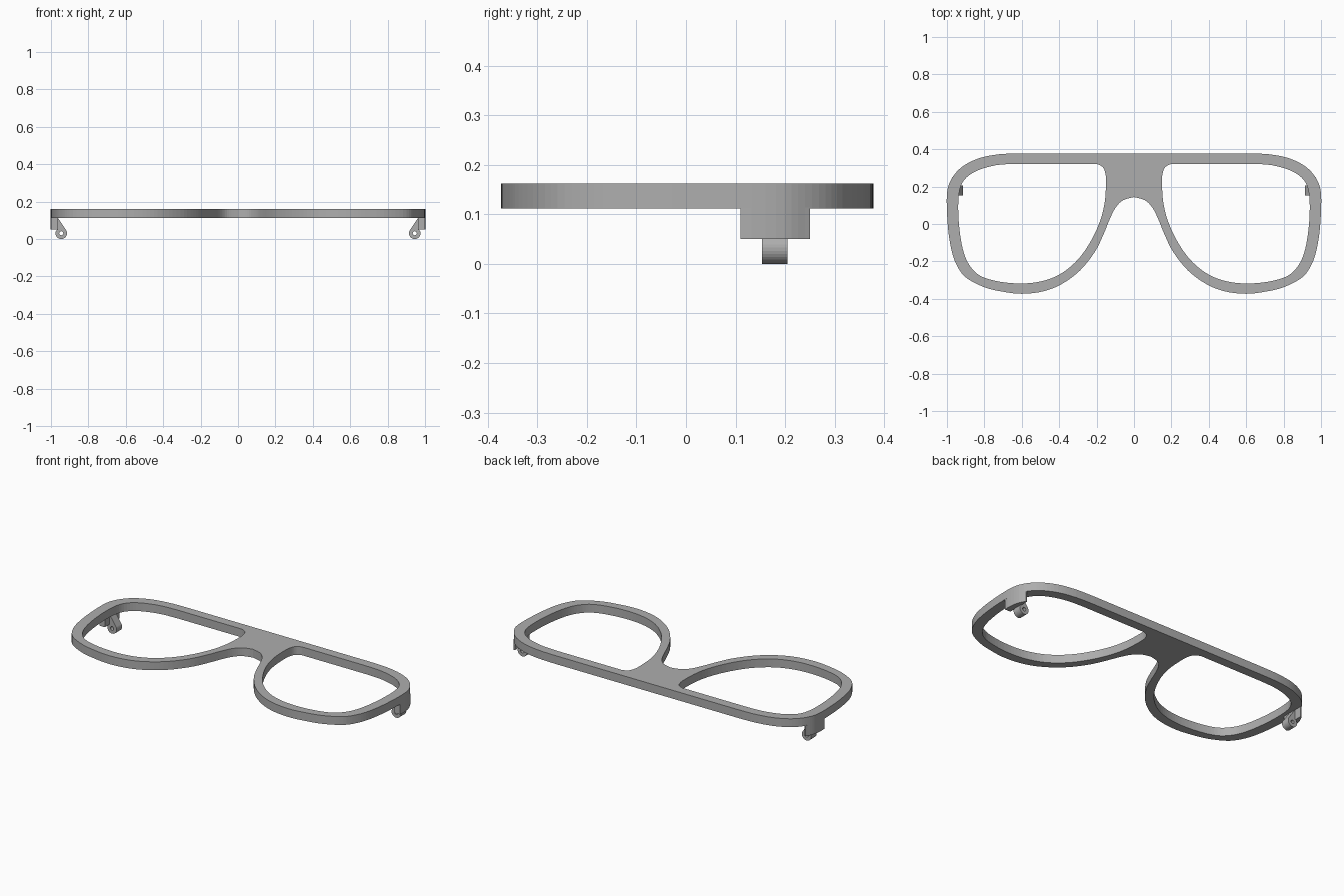
import bpy
from math import sin, cos, pi, radians
from mathutils import Matrix, Vector

cube = bpy.data.objects.get("Cube")
if cube:
    bpy.data.objects.remove(cube, do_unlink=True)

grey = bpy.data.materials.new("matte grey")
grey.use_nodes = True
colour = (0.42, 0.42, 0.42, 1)
grey.diffuse_color = colour
grey.node_tree.nodes["Principled BSDF"].inputs["Base Color"].default_value = colour


def smooth_path(points, steps=5):
    """Rounded open path through the points."""
    p = [Vector(q) for q in points]
    p = [p[0]] + p + [p[-1]]
    path = []
    for a, b, c, d in zip(p, p[1:], p[2:], p[3:]):
        for i in range(steps):
            t = i / steps
            path.append((2 * b + (c - a) * t + (2 * a - 5 * b + 4 * c - d) * t ** 2
                         + (3 * b - a - 3 * c + d) * t ** 3) / 2)
    return path + [p[-1]]


def arc(cx, cy, r, start, end, n):
    return [Vector((cx + r * cos(radians(start + (end - start) * i / n)),
                    cy + r * sin(radians(start + (end - start) * i / n))))
            for i in range(n + 1)]


def flip(loop):
    return [Vector((-p.x, p.y)) for p in loop]


def plate(name, loops, depth, matrix):
    """Flat plate from an outline and its holes, centred on its own plane."""
    curve = bpy.data.curves.new(name, "CURVE")
    curve.dimensions = "2D"
    curve.fill_mode = "BOTH"
    curve.extrude = depth / 2
    for loop in loops:
        spline = curve.splines.new("POLY")
        spline.points.add(len(loop) - 1)
        for point, co in zip(spline.points, loop):
            point.co = (co[0], co[1], 0, 1)
        spline.use_cyclic_u = True
    temp = bpy.data.objects.new(name + "_curve", curve)
    bpy.context.collection.objects.link(temp)
    bpy.context.view_layer.update()
    graph = bpy.context.evaluated_depsgraph_get()
    mesh = bpy.data.meshes.new_from_object(temp.evaluated_get(graph))
    bpy.data.objects.remove(temp, do_unlink=True)
    mesh.transform(matrix)
    mesh.materials.clear()
    mesh.materials.append(grey)
    for face in mesh.polygons:
        face.use_smooth = False
    obj = bpy.data.objects.new(name, mesh)
    bpy.context.collection.objects.link(obj)
    return obj


# Frame front: half outline from brow to nose arch, and one lens opening
rim = smooth_path([
    (0.60, 0.378), (0.72, 0.373), (0.83, 0.351), (0.92, 0.305), (0.976, 0.24),
    (1.0, 0.16), (0.996, 0.0), (0.978, -0.13), (0.95, -0.215), (0.90, -0.285),
    (0.80, -0.338), (0.70, -0.362), (0.60, -0.373), (0.49, -0.361),
    (0.39, -0.323), (0.29, -0.25), (0.21, -0.15), (0.165, -0.06),
    (0.13, 0.025), (0.10, 0.085), (0.06, 0.126), (0.0, 0.144)])
lens = smooth_path([
    (0.62, 0.322), (0.74, 0.314), (0.85, 0.28), (0.915, 0.225), (0.938, 0.14),
    (0.936, 0.0), (0.915, -0.135), (0.88, -0.22), (0.82, -0.278),
    (0.72, -0.308), (0.60, -0.318), (0.49, -0.305), (0.39, -0.265),
    (0.30, -0.19), (0.23, -0.09), (0.18, 0.02), (0.156, 0.12), (0.15, 0.22),
    (0.153, 0.27), (0.168, 0.305), (0.20, 0.322)])
outline = rim + flip(rim)[-2::-1]
plate("frame_front", [outline, lens, flip(lens)], 0.05,
      Matrix.Translation((0, 0, 0.137)))

# Hinge blocks follow the rim's outer edge and reach below the frame
edge = [p for p in rim if p.x > 0.9 and 0.11 < p.y < 0.25]
edge_start = Vector((0.971, 0.25))
edge_end = Vector((0.999, 0.11))
block = [Vector((0.963, 0.25)), edge_start] + edge + [edge_end, Vector((0.963, 0.11))]

# Hinge lugs: a sloped arm with a round, drilled end
lug = [Vector((0.968, 0.113)), Vector((0.963, 0.113))]
lug += arc(0.945, 0.031, 0.031, 152, 360, 18)[0:1]
lug += arc(0.945, 0.031, 0.031, 160, 375, 18)
lug += [Vector((0.968, 0.05))]
pin_hole = arc(0.945, 0.031, 0.011, 0, 345, 23)

upright = Matrix.Translation((0, 0.179, 0)) @ Matrix.Rotation(pi / 2, 4, "X")
for side, turn in (("left", list), ("right", flip)):
    plate(side + "_hinge_block", [turn(block)], 0.064,
          Matrix.Translation((0, 0, 0.082)))
    plate(side + "_hinge_lug", [turn(lug), turn(pin_hole)], 0.052, upright)
